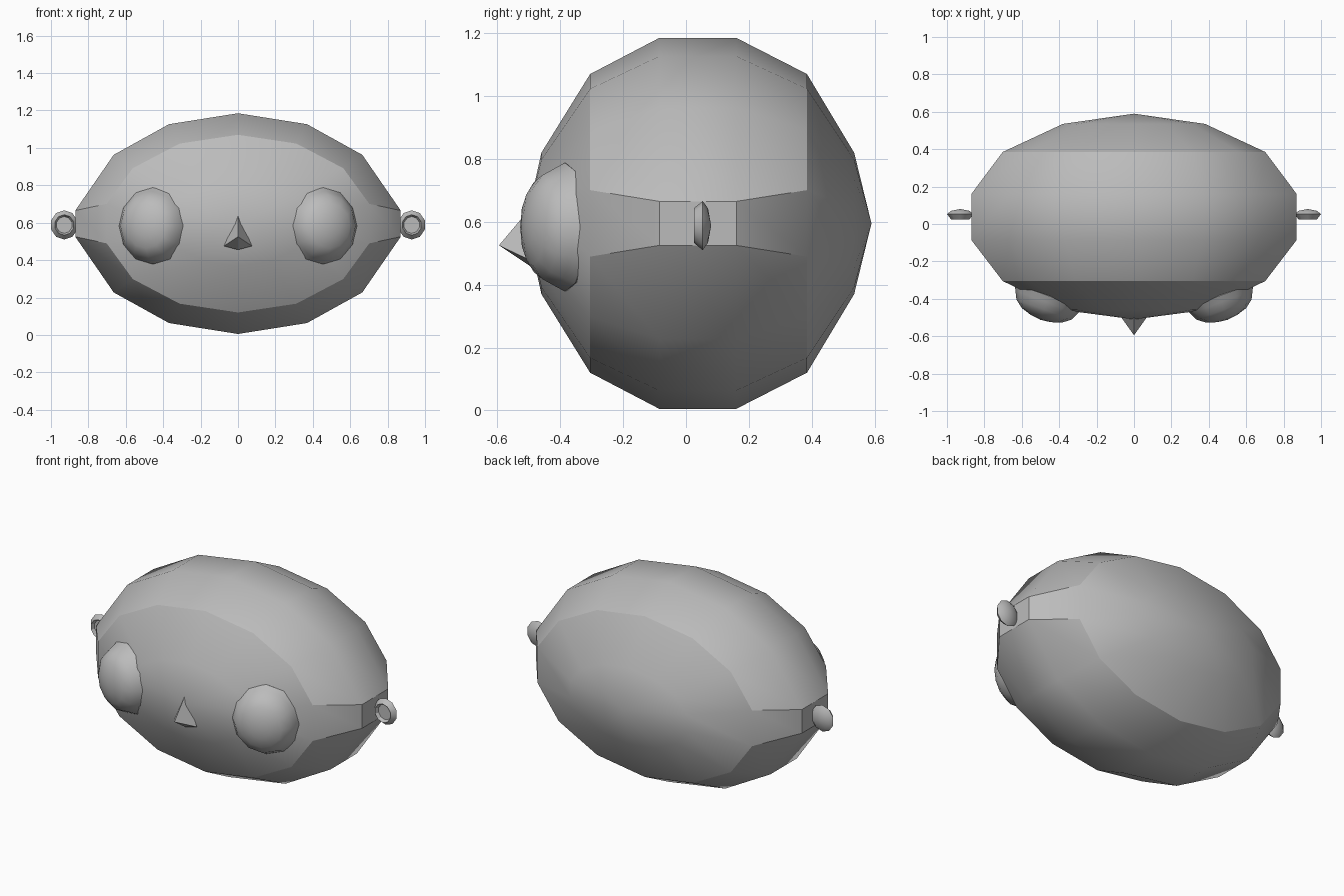
import bpy
import bmesh
from math import sin, cos, pi, radians

cube = bpy.data.objects.get("Cube")
if cube:
    bpy.data.objects.remove(cube)

grey = bpy.data.materials.new("plain grey")
grey.use_nodes = True
grey.diffuse_color = (0.5, 0.5, 0.5, 1)
grey.node_tree.nodes["Principled BSDF"].inputs["Base Color"].default_value = (0.5, 0.5, 0.5, 1)


def finish(bm, name, location=(0, 0, 0), turn=0, sharp=30):
    bmesh.ops.recalc_face_normals(bm, faces=bm.faces)
    mesh = bpy.data.meshes.new(name)
    bm.to_mesh(mesh)
    bm.free()
    mesh.materials.append(grey)
    mesh.shade_smooth()
    mesh.set_sharp_from_angle(angle=radians(sharp))
    obj = bpy.data.objects.new(name, mesh)
    obj.location = location
    obj.rotation_euler.z = radians(turn)
    bpy.context.collection.objects.link(obj)
    return obj


def lathe(front, rings, back, sides):
    """Closed shape around the y axis; each ring is (x radius, z radius, y)."""
    bm = bmesh.new()
    loops = []
    for rx, rz, y in rings:
        angles = [2 * pi * k / sides for k in range(sides)]
        loops.append([bm.verts.new((rx * sin(a), y, rz * cos(a))) for a in angles])
    poles = [bm.verts.new((0, y, 0)) for y in (front, back)]
    for k in range(sides):
        n = (k + 1) % sides
        for a, b in zip(loops, loops[1:]):
            bm.faces.new((a[k], a[n], b[n], b[k]))
        for pole, loop in zip(poles, (loops[0], loops[-1])):
            bm.faces.new((pole, loop[k], loop[n]))
    return bm


# Head: wide faceted ovoid with its poles at front and back
head = lathe(-0.51, [(0.39, 0.225, -0.46), (0.72, 0.475, -0.305), (0.85, 0.59, -0.085),
                     (0.85, 0.59, 0.16), (0.72, 0.475, 0.385), (0.39, 0.225, 0.535)], 0.59, 14)
# Small flat side panels behind the ears
for v in head.verts:
    if abs(v.co.x) > 0.8:
        v.co.x = 0.87 if v.co.x > 0 else -0.87
        v.co.z = 0.07 if v.co.z > 0 else -0.07
finish(head, "head", (0, 0, 0.595))

for side, s in (("left", 1), ("right", -1)):
    # Eye: domed lens in a thin rim, turned outward
    profile = [(0.06, -0.093), (0.12, -0.075), (0.165, -0.042), (0.187, 0),
               (0.205, 0.035), (0.19, 0.07)]
    eye = lathe(-0.1, [(r * 0.95, r, y) for r, y in profile], 0.07, 12)
    finish(eye, side + "_eye", (s * 0.467, -0.418, 0.583), s * 20)

    # Ear: small cup, hollow in front and rounded behind
    profile = [(0.045, 0.045), (0.055, 0.025), (0.078, 0.053), (0.055, 0.07)]
    ear = lathe(0.045, [(r * 0.95, r, y) for r, y in profile], 0.08, 10)
    finish(ear, side + "_ear", (s * 0.929, 0, 0.588))

# Nose: pointed wedge
bm = bmesh.new()
top, tip, left, right, chin = [bm.verts.new(p) for p in (
    (0, -0.49, 0.65), (0, -0.595, 0.525), (0.075, -0.49, 0.475),
    (-0.075, -0.49, 0.475), (0, -0.49, 0.455))]
for f in ((top, tip, left), (top, right, tip), (tip, chin, left),
          (tip, right, chin), (top, left, chin, right)):
    bm.faces.new(f)
finish(bm, "nose", sharp=20)
